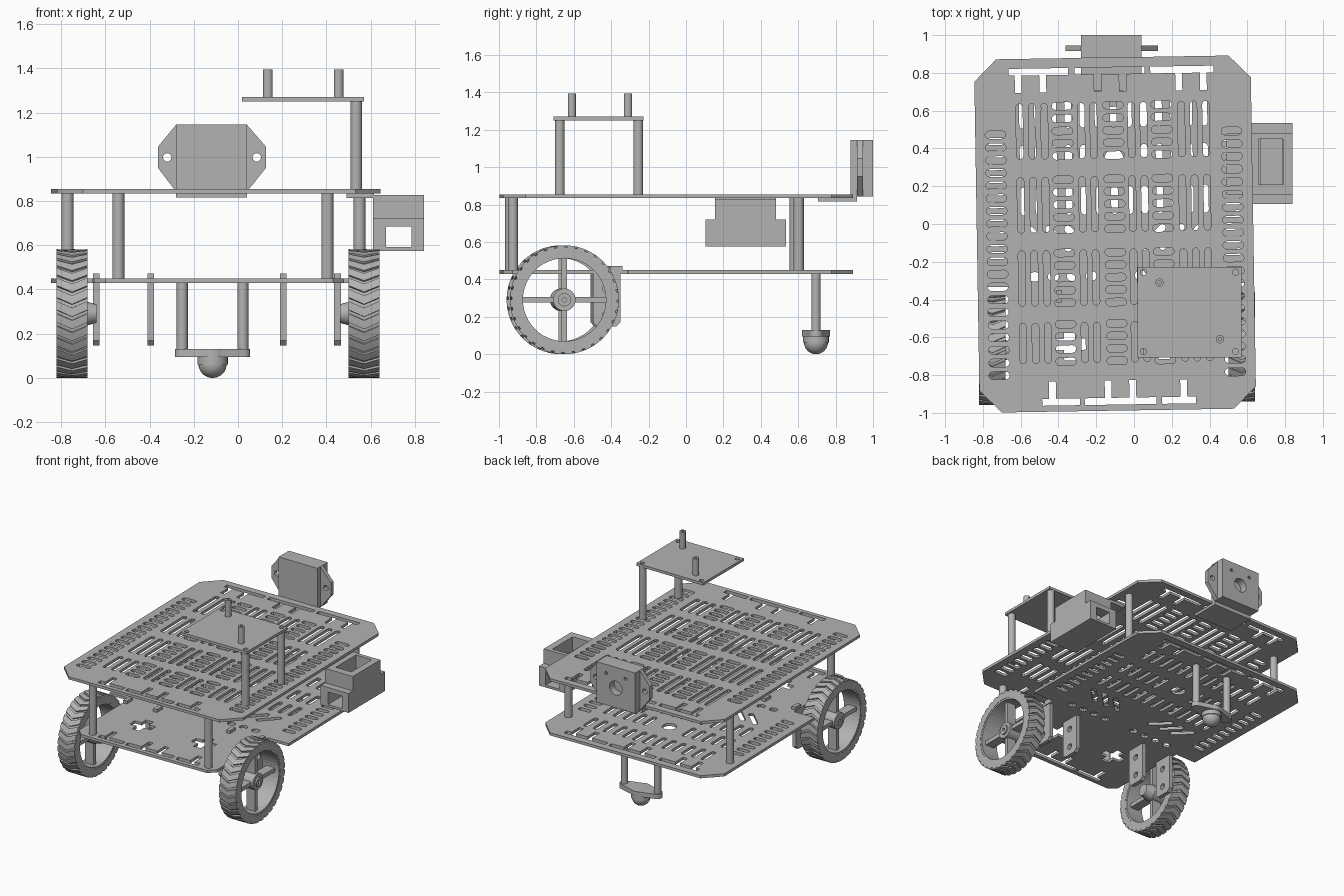
import bpy, bmesh, math
from mathutils import Matrix, Vector

if "Cube" in bpy.data.objects:
    bpy.data.objects.remove(bpy.data.objects["Cube"])

grey = bpy.data.materials.new("plain_grey")
grey.diffuse_color = (0.45, 0.45, 0.45, 1)
grey.use_nodes = True
grey.node_tree.nodes["Principled BSDF"].inputs["Base Color"].default_value = grey.diffuse_color
# prism frames: outline in XZ (thick along y) and in YZ (thick along x)
XZ = Matrix(((1, 0, 0, 0), (0, 0, 1, 0), (0, 1, 0, 0), (0, 0, 0, 1)))
YZ = Matrix(((0, 0, 1, 0), (1, 0, 0, 0), (0, 1, 0, 0), (0, 0, 0, 1)))


def finish(name, bm, smooth=False):
    bmesh.ops.remove_doubles(bm, verts=bm.verts, dist=1e-5)
    bmesh.ops.recalc_face_normals(bm, faces=bm.faces)
    me = bpy.data.meshes.new(name)
    bm.to_mesh(me)
    bm.free()
    me.materials.clear()
    me.materials.append(grey)
    ob = bpy.data.objects.new(name, me)
    bpy.context.collection.objects.link(ob)
    if smooth:
        bpy.ops.object.select_all(action='DESELECT')
        ob.select_set(True)
        bpy.context.view_layer.objects.active = ob
        bpy.ops.object.shade_smooth_by_angle(angle=math.radians(35))
    return ob


def prism(name, loops, a, b, frame=Matrix()):
    """Filled outline with holes, from depth a to depth b."""
    cu = bpy.data.curves.new(name + "_curve", 'CURVE')
    cu.dimensions, cu.fill_mode, cu.extrude = '2D', 'BOTH', (b - a) / 2
    for pts in loops:
        sp = cu.splines.new('POLY')
        sp.points.add(len(pts) - 1)
        for p, q in zip(sp.points, pts):
            p.co = (q[0], q[1], 0, 1)
        sp.use_cyclic_u = True
    tmp = bpy.data.objects.new(name + "_curve", cu)
    bpy.context.collection.objects.link(tmp)
    dg = bpy.context.evaluated_depsgraph_get()
    me = bpy.data.meshes.new_from_object(tmp.evaluated_get(dg))
    bm = bmesh.new()
    bm.from_mesh(me)
    bpy.data.objects.remove(tmp)
    bpy.data.curves.remove(cu)
    bpy.data.meshes.remove(me)
    for f in bm.faces:
        f.material_index = 0
        f.smooth = False
    bm.transform(frame @ Matrix.Translation((0, 0, (a + b) / 2)))
    return finish(name, bm)


def rect(x0, x1, y0, y1):
    return [(x0, y0), (x1, y0), (x1, y1), (x0, y1)]


def box(name, x0, x1, y0, y1, z0, z1):
    bm = bmesh.new()
    bmesh.ops.create_cube(bm, size=1)
    for v in bm.verts:
        v.co = ((x0 + x1) / 2 + v.co.x * (x1 - x0), (y0 + y1) / 2 + v.co.y * (y1 - y0),
                (z0 + z1) / 2 + v.co.z * (z1 - z0))
    return finish(name, bm)


def cyl(name, x, y, z0, z1, r):
    bm = bmesh.new()
    bmesh.ops.create_cone(bm, cap_ends=True, segments=24, radius1=r, radius2=r, depth=z1 - z0,
                          matrix=Matrix.Translation((x, y, (z0 + z1) / 2)))
    return finish(name, bm, True)


def arc(cx, cy, r, a0, a1, n):
    return [(cx + r * math.cos(math.radians(a0 + (a1 - a0) * i / n)),
             cy + r * math.sin(math.radians(a0 + (a1 - a0) * i / n))) for i in range(n + 1)]


def circle(cx, cy, r, n=16):
    return arc(cx, cy, r, 0, 360, n)[:-1]


def slot(cx, cy, half, r, deg=0):
    m = Matrix.Rotation(math.radians(deg), 2)
    pts = arc(half - r, 0, r, -90, 90, 5) + arc(r - half, 0, r, 90, 270, 5)
    return [tuple(m @ Vector(p) + Vector((cx, cy))) for p in pts]


def comb(x0, x1, y, teeth, tip):
    """Bar-shaped slot with teeth reaching to y = tip."""
    s, h = (1 if tip > y else -1), 0.018
    pts = [(x1, y - s * h), (x0, y - s * h), (x0, y + s * h)]
    for t in teeth:
        pts += [(t - h, y + s * h), (t - h, tip), (t + h, tip), (t + h, y + s * h)]
    return pts + [(x1, y + s * h)]


# ---- the two chassis decks, turned slightly about the vertical ----
W, H, C = 0.732, 0.935, 0.117
deck_frame = Matrix.Translation((-0.1, -0.053, 0)) @ Matrix.Rotation(math.radians(0.93), 4, 'Z')
edge_slots = [comb(-.40, -.20, -.885, [-.345], -.775), comb(-.175, .205, -.885, [-.05, .08], -.775),
              comb(.235, .415, -.885, [.35], -.775), comb(-.55, -.235, .865, [-.5, -.37], .755),
              comb(-.2, .17, .865, [-.08, .053], .755), comb(.2, .535, .865, [.35, .48], .755)]
posts = [(-.455, -.88), (.49, -.88), (-.66, .645), (.66, .645)]

top = [[(-W, -H + C), (-W + C, -H), (W - C, -H), (W, -H + C),
        (W, H - C), (W - C, H), (-W + C, H), (-W, H - C)]] + edge_slots
for side in (-1, 1):
    top += [slot(side * .625, .535 - i * .0671, .055, .021) for i in range(20)]
for cy, half, rows in ((.55, .147, 5), (.16, .147, 5), (-.228, .147, 5), (-.572, .107, 4)):
    top += [slot(x, cy, half, .018, 90) for x in
            (-.497, -.43, -.365, -.17, -.105, .095, .16, .36, .425, .49)]
    top += [slot(x, cy + (i - (rows - 1) / 2) * .066, .055, .02)
            for x in (-.27, 0, .255) for i in range(rows)]
prism("top_deck", top, .835, .855, deck_frame)

N, NY = 0.565, -0.27   # narrow part between the wheels
low = [[(-N, -H + .05), (-N + .05, -H), (N - .05, -H), (N, -H + .05), (N, NY), (W, NY),
        (W, H - C), (W - C, H), (-W + C, H), (-W, H - C), (-W, NY), (-N, NY)]] + edge_slots
for side in (-1, 1):
    low += [slot(side * .625, .5 - i * .0671, .05, .018) for i in range(10)]
    c, a, b = side * .25, .03, .085
    low.append([(c + x, -.58 + y) for x, y in (
        (-a, -b), (a, -b), (a, -a), (b, -a), (b, a), (a, a), (a, b), (-a, b), (-a, a), (-b, a), (-b, -a), (-a, -a))])
    low += [slot(side * (.2 + i * .1), -.02, .09, .018, side * 45) for i in range(3)]
    low += [slot(side * (.13 + i * .1), -.22, .03, .025) for i in range(4)]
for cy in (.18, .4, .64):
    low += [slot(-.48 + i * .08, cy, .075, .018, 90) for i in range(13) if not (cy == .4 and 5 <= i <= 7)]
low.append(circle(0, .4, .05))
prism("bottom_deck", low, .43, .45, deck_frame)

for x, y in posts:
    p = deck_frame @ Vector((x, y, 0))
    cyl("deck_post", p.x, p.y, .45, .835, .027)

# ---- small raised board ----
prism("raised_board", [rect(.018, .57, -.708, -.228)] +
      [circle(x, y, .016) for x in (.05, .538) for y in (-.255, -.675)], 1.25, 1.27)
for y in (-.255, -.675):
    cyl("board_post", .535, y, .855, 1.252, .026)
for x, y in ((.135, -.31), (.455, -.61)):
    prism("board_stud", [circle(x, y, .022, 20), circle(x, y, .009, 10)], 1.27, 1.395)

# ---- wheels ----
def lathe_ring(name, x0, x1, cy, cz, ro, ri):
    return prism(name, [circle(cy, cz, ro, 48), circle(cy, cz, ri, 48)], x0, x1, YZ)


def tyre(name, cx, cy, cz):
    """Tyre with chevron lugs, stepping between two radii."""
    lugs, bm, w = 32, bmesh.new(), .07
    steps = [(0, .291), (.35, .291), (.7, .291), (.72, .281), (.98, .281)]
    cols = []
    for x, shift in ((-w, 0), (0, .55), (w, 0)):
        cols.append([(x, 2 * math.pi * (k + t + shift) / lugs, r) for k in range(lugs) for t, r in steps])
    inner = [[(x, a, .235) for _, a, _ in col] for x, col in ((w, cols[2]), (-w, cols[0]))]
    rings = [[bm.verts.new((cx + x, cy + r * math.cos(a), cz + r * math.sin(a))) for x, a, r in col]
             for col in cols + inner]
    n = len(rings[0])
    for j in range(5):
        A, B = rings[j], rings[(j + 1) % 5]
        for i in range(n):
            bm.faces.new((A[i], A[(i + 1) % n], B[(i + 1) % n], B[i]))
    return finish(name, bm, True)


for side, cx, cy in ((-1, -.75, -.668), (1, .57, -.65)):
    cz = .291
    tyre("tyre", cx, cy, cz)
    lathe_ring("wheel_rim", cx - .068, cx + .068, cy, cz, .236, .222)
    box("wheel_spoke", cx - .035, cx + .035, cy - .225, cy + .225, cz - .015, cz + .015)
    box("wheel_spoke", cx - .035, cx + .035, cy - .015, cy + .015, cz - .225, cz + .225)
    lathe_ring("wheel_hub", cx - .05, cx + .05, cy, cz, .06, .012)
    lathe_ring("hub_cap", cx + side * .05, cx + side * .062, cy, cz, .035, .012)
    bm = bmesh.new()   # tapered inner boss
    bmesh.ops.create_cone(bm, cap_ends=True, segments=24, radius1=.06, radius2=.042, depth=.065,
                          matrix=Matrix.Translation((cx - side * .077, cy, cz)) @
                          Matrix.Rotation(-side * math.pi / 2, 4, 'Y'))
    finish("wheel_boss", bm, True)

# ---- motor brackets hanging through the bottom deck ----
for x, dy in ((-.64, -.01), (-.395, -.005), (.205, 0), (.45, .005)):
    outline = [(-.50, .17), (-.48, .147), (-.38, .147), (-.355, .17), (-.355, .43), (-.345, .43),
               (-.345, .472), (-.41, .472), (-.41, .43), (-.50, .43)]
    prism("motor_bracket", [[(y + dy, z) for y, z in outline], circle(-.43 + dy, .21, .022),
                            circle(-.43 + dy, .35, .022)], x - .015, x + .015, YZ)

# ---- ball caster ----
cx, cy = -.115, .695
cyl("caster_post", cx - .137, cy, .125, .435, .025)
cyl("caster_post", cx + .137, cy, .125, .435, .025)
prism("caster_plate", [arc(cx + .135, cy, .035, -65, 65, 8) + arc(cx, cy, .075, 60, 120, 6) +
                       arc(cx - .135, cy, .035, 115, 245, 8) + arc(cx, cy, .075, 240, 300, 6)], .095, .13)
cyl("caster_cup", cx, cy, .062, .1, .069)
bm = bmesh.new()
bmesh.ops.create_uvsphere(bm, u_segments=24, v_segments=16, radius=.064,
                          matrix=Matrix.Translation((cx, cy, .064)))
finish("caster_ball", bm, True)

# ---- side holder: pocket open on top, tunnel along y ----
pocket = rect(.66, .79, .21, .45)
box("side_holder_floor", .61, .84, .105, .535, .575, .592)
box("side_holder_inner_wall", .61, .67, .105, .535, .592, .685)
box("side_holder_outer_wall", .785, .84, .105, .535, .592, .685)
prism("side_holder_ledge", [rect(.61, .84, .105, .535), pocket], .685, .72)
prism("side_holder_top", [rect(.61, .84, .155, .48), pocket], .72, .828)
box("side_holder_tab", .49, .615, .155, .48, .813, .834)

# ---- back holder: body, eared flange and mounting tab ----
ears = [(-.28, .842), (.04, .842), (.127, .95), (.127, 1.045), (.04, 1.145), (-.28, 1.145),
        (-.362, 1.045), (-.362, .95)]
prism("back_holder_flange", [ears, circle(-.32, .997, .019), circle(.085, .997, .019)], .915, .945, XZ)
box("back_holder_front", -.28, .04, .88, .915, .842, 1.145)
prism("back_holder_rear", [rect(-.28, .04, .842, 1.145), circle(-.12, .99, .052, 24),
                           circle(-.2, 1.08, .012, 10), circle(-.04, 1.08, .012, 10)], .945, 1.0, XZ)
box("back_holder_tab", -.28, .04, .705, .915, .815, .835)
box("back_holder_foot", -.28, .04, .89, .915, .815, .845)
